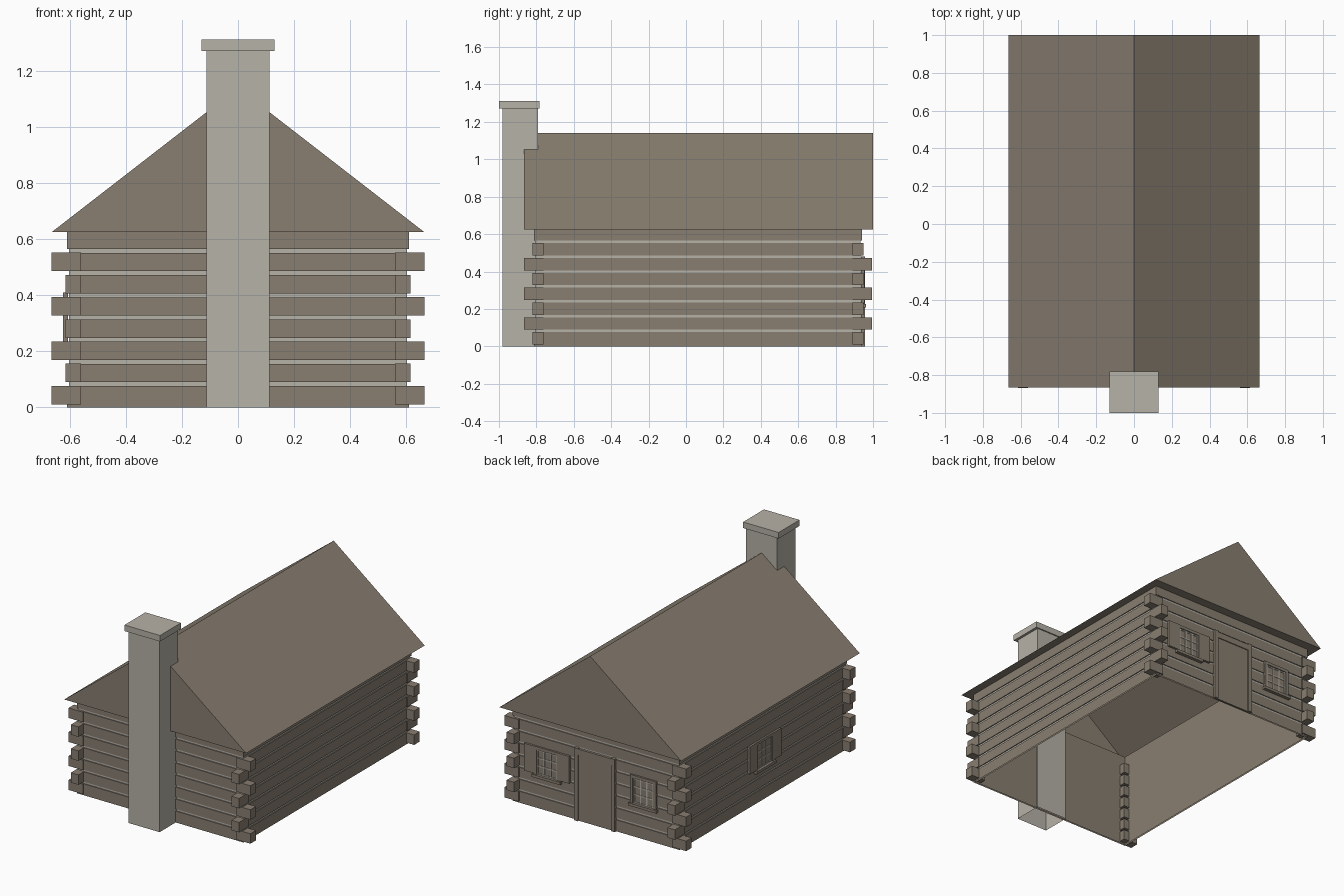
import bpy, bmesh
from mathutils import Matrix, Vector

cube = bpy.data.objects.get("Cube")
if cube:
    bpy.data.objects.remove(cube, do_unlink=True)


def material(name, rgb):
    m = bpy.data.materials.new(name)
    m.use_nodes = True
    m.diffuse_color = (*rgb, 1)
    bsdf = next(n for n in m.node_tree.nodes if n.type == "BSDF_PRINCIPLED")
    bsdf.inputs["Base Color"].default_value = (*rgb, 1)
    bsdf.inputs["Roughness"].default_value = 0.9
    return m


WOOD = material("weathered_wood", (0.25, 0.21, 0.165))
STONE = material("pale_stone", (0.47, 0.445, 0.39))


def finish(name, bm, *mats):
    me = bpy.data.meshes.new(name)
    bm.to_mesh(me)
    bm.free()
    for m in mats:
        me.materials.append(m)
    ob = bpy.data.objects.new(name, me)
    bpy.context.scene.collection.objects.link(ob)
    return ob


def add_box(bm, lo, hi, open_bottom=False):
    lo, hi = Vector(lo), Vector(hi)
    mat = Matrix.Translation((lo + hi) / 2) @ Matrix.Diagonal((*(hi - lo), 1))
    verts = bmesh.ops.create_cube(bm, size=1, matrix=mat)["verts"]
    if open_bottom:
        faces = {f for v in verts for f in v.link_faces}
        low = [f for f in faces if f.calc_center_median().z < lo.z + 1e-5]
        bmesh.ops.delete(bm, geom=low, context="FACES_ONLY")


def boxes(name, mat, items, matrix=None):
    bm = bmesh.new()
    for lo, hi in items:
        add_box(bm, lo, hi)
    ob = finish(name, bm, mat)
    if matrix:
        ob.matrix_world = matrix
    return ob


def ring(bm, inset, z):
    x, y0, y1 = WX - inset, WY0 + inset, WY1 - inset
    return [bm.verts.new(p) for p in ((-x, y0, z), (x, y0, z), (x, y1, z), (-x, y1, z))]


def bridge(bm, a, b, index=0):
    for i in range(4):
        j = (i + 1) % 4
        bm.faces.new((a[i], a[j], b[j], b[i])).material_index = index


WX, WY0, WY1, EAVE = 0.61, -0.812, 0.94, 0.625
PITCH, CHINK, RECESS = 0.0793, 0.014, 0.006

# log walls with recessed chinking between the courses
bm = bmesh.new()
prev = ring(bm, 0, 0)
for i in range(1, 8):
    z = i * PITCH - 0.004
    for inset, level, index in ((0, z, 0), (RECESS, z, 0),
                                (RECESS, z + CHINK, 1), (0, z + CHINK, 0)):
        nxt = ring(bm, inset, level)
        bridge(bm, prev, nxt, index)
        prev = nxt
bridge(bm, prev, ring(bm, 0, EAVE))
finish("log_walls", bm, WOOD, STONE)

# plain inner lining
bm = bmesh.new()
bridge(bm, ring(bm, 0.01, EAVE), ring(bm, 0.01, 0))
finish("wall_lining", bm, WOOD)

# crossing log ends at the corners, alternating direction
ends = []
for i in range(7):
    z0 = 0.01 + i * PITCH
    for sx in (-1, 1):
        outer = 0.665 if i % 2 == 0 else 0.615
        x0, x1 = sorted((sx * 0.56, sx * outer))
        reach = 0.008 if i % 2 == 0 else 0.055
        ends.append(((x0, WY0 - reach, z0), (x1, WY0 + 0.05, z0 + 0.066)))
        ends.append(((x0, WY1 - 0.05, z0), (x1, WY1 + reach, z0 + 0.066)))
boxes("corner_log_ends", WOOD, ends)

# gabled roof, open to the room below with a soffit around it
bm = bmesh.new()
RX, RY0, RY1, RIDGE = 0.665, -0.865, 1.0, 1.14
eave = [bm.verts.new(p) for p in ((-RX, RY0, EAVE), (RX, RY0, EAVE),
                                  (RX, RY1, EAVE), (-RX, RY1, EAVE))]
front, back = (bm.verts.new((0, y, RIDGE)) for y in (RY0, RY1))
bm.faces.new((eave[0], eave[1], front))
bm.faces.new((eave[2], eave[3], back))
bm.faces.new((eave[1], eave[2], back, front))
bm.faces.new((eave[3], eave[0], front, back))
bridge(bm, ring(bm, 0.01, EAVE), eave)
finish("roof", bm, WOOD)

# chimney with cap
bm = bmesh.new()
add_box(bm, (-0.113, -0.98, 0), (0.113, -0.79, 1.28), open_bottom=True)
finish("chimney", bm, STONE)
boxes("chimney_cap", STONE, [((-0.13, -1.0, 1.272), (0.13, -0.782, 1.312))])


# windows are built facing +y with the wall at local y = 0
def window(name, matrix, shutters):
    w, z0, z1 = 0.095, 0.225, 0.41
    t = 0.02
    boxes(name + "_frame", WOOD, [
        ((-w, -0.004, z0), (-w + t, 0.012, z1)),
        ((w - t, -0.004, z0), (w, 0.012, z1)),
        ((-w, -0.004, z1 - t), (w, 0.012, z1)),
        ((-w - 0.008, -0.004, z0 - 0.018), (w + 0.008, 0.022, z0)),
    ], matrix)
    boxes(name + "_panes", WOOD, [((-w + t, -0.004, z0), (w - t, 0.002, z1 - t))], matrix)
    bars = []
    gw, gh = 2 * (w - t), z1 - t - z0
    for i in range(4):
        x = -w + t + 0.004 + (gw - 0.008) * i / 3
        z = z0 + 0.004 + (gh - 0.008) * i / 3
        bars.append(((x - 0.004, 0, z0), (x + 0.004, 0.006, z1 - t)))
        bars.append(((-w + t, 0, z - 0.004), (w - t, 0.005, z + 0.004)))
    boxes(name + "_bars", STONE, bars, matrix)
    if shutters:
        boxes(name + "_shutters", WOOD, [
            ((min(s * w, s * 0.165), -0.004, z0 + 0.005),
             (max(s * w, s * 0.165), 0.014, z1)) for s in (-1, 1)], matrix)


window("back_left_window", Matrix.Translation((0.352, WY1, 0)), True)
window("back_right_window", Matrix.Translation((-0.352, WY1, 0)), False)
side = Matrix.Translation((-WX, 0.06, 0)) @ Matrix.Rotation(1.5707963, 4, "Z")
window("side_window", side, True)

# back door with jambs and lintel
door = Matrix.Translation((0, WY1, 0))
boxes("door_panel", WOOD, [((-0.125, -0.004, 0), (0.125, 0.006, 0.44))], door)
boxes("door_frame", WOOD, [
    ((-0.148, -0.004, 0), (-0.122, 0.016, 0.48)),
    ((0.122, -0.004, 0), (0.148, 0.016, 0.48)),
    ((-0.122, -0.004, 0.435), (0.122, 0.012, 0.475)),
], door)
